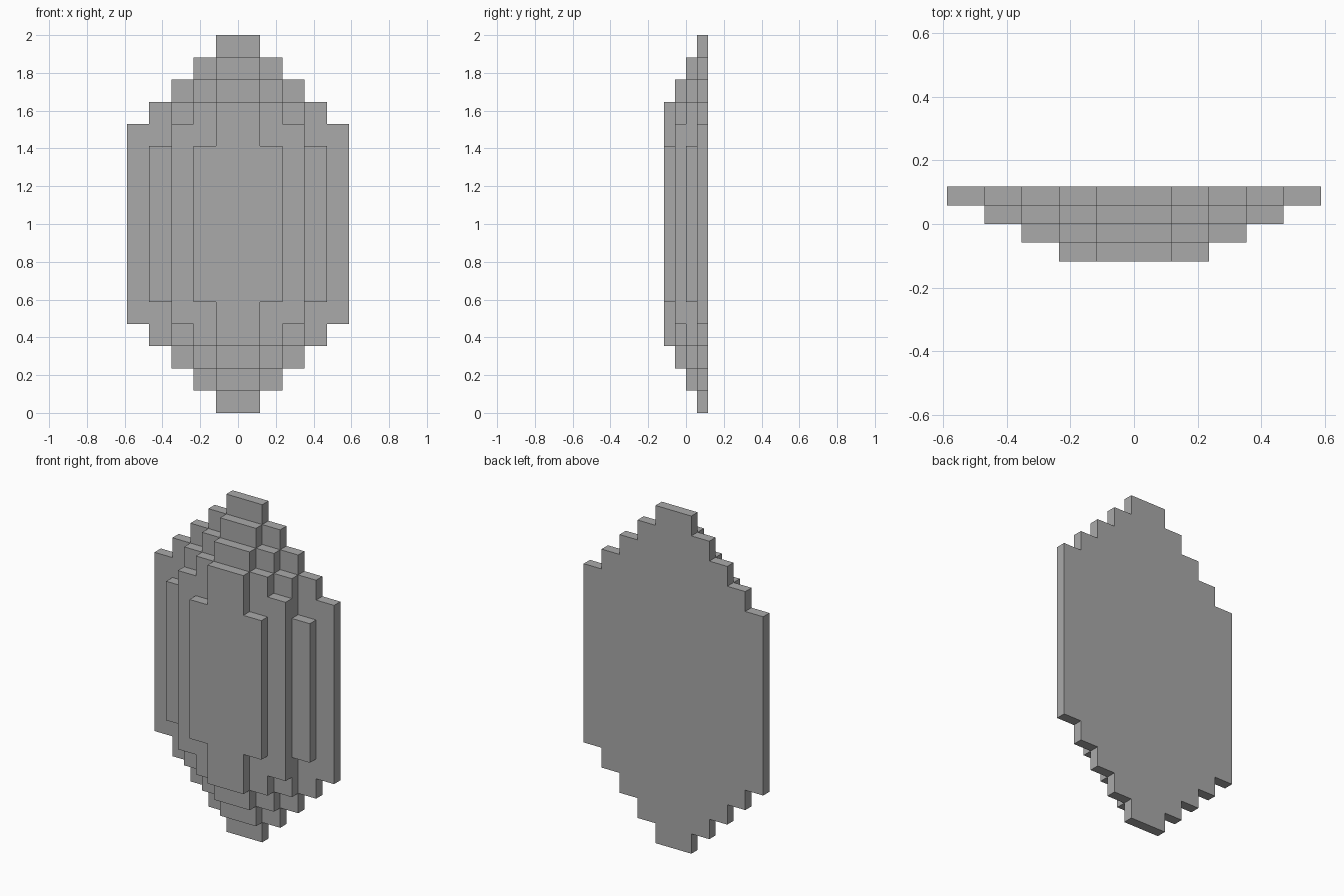
import bpy
import bmesh

cube = bpy.data.objects.get("Cube")
if cube:
    bpy.data.objects.remove(cube, do_unlink=True)

U = 2 / 17          # width and height of one step
DEPTH = U / 2       # thickness of one slab

grey = bpy.data.materials.new("stone grey")
grey.use_nodes = True
colour = (0.4, 0.4, 0.4, 1)
grey.diffuse_color = colour
grey.node_tree.nodes["Principled BSDF"].inputs["Base Color"].default_value = colour


def stepped_slab(name, y_back, half_heights):
    """Extrude a stepped outline; half_heights run from the centre outwards."""
    # Staircase of the upper right quarter, from the top to the side
    quarter = []
    for i, h in enumerate(half_heights):
        x = (i + 1) * U
        quarter.append((x, h * U))
        if i + 1 < len(half_heights):
            quarter.append((x, half_heights[i + 1] * U))
    # Mirror the quarter into a full outline
    right = quarter + [(x, -z) for x, z in reversed(quarter)]
    outline = right + [(-x, z) for x, z in reversed(right)]

    bm = bmesh.new()
    face = bm.faces.new([bm.verts.new((x, y_back, z + 1)) for x, z in outline])
    extruded = bmesh.ops.extrude_face_region(bm, geom=[face], use_keep_orig=True)
    moved = [v for v in extruded["geom"] if isinstance(v, bmesh.types.BMVert)]
    bmesh.ops.translate(bm, verts=moved, vec=(0, -DEPTH, 0))
    bmesh.ops.recalc_face_normals(bm, faces=bm.faces)

    mesh = bpy.data.meshes.new(name)
    bm.to_mesh(mesh)
    bm.free()
    mesh.materials.append(grey)
    bpy.context.collection.objects.link(bpy.data.objects.new(name, mesh))


# Four slabs, shrinking from back to front
slabs = {
    "back_slab": (8.5, 7.5, 6.5, 5.5, 4.5),
    "rear_middle_slab": (7.5, 6.5, 5.5, 3.5),
    "front_middle_slab": (6.5, 5.5, 4.5),
    "front_slab": (5.5, 3.5),
}
for level, (name, heights) in enumerate(slabs.items()):
    stepped_slab(name, U - level * DEPTH, heights)
